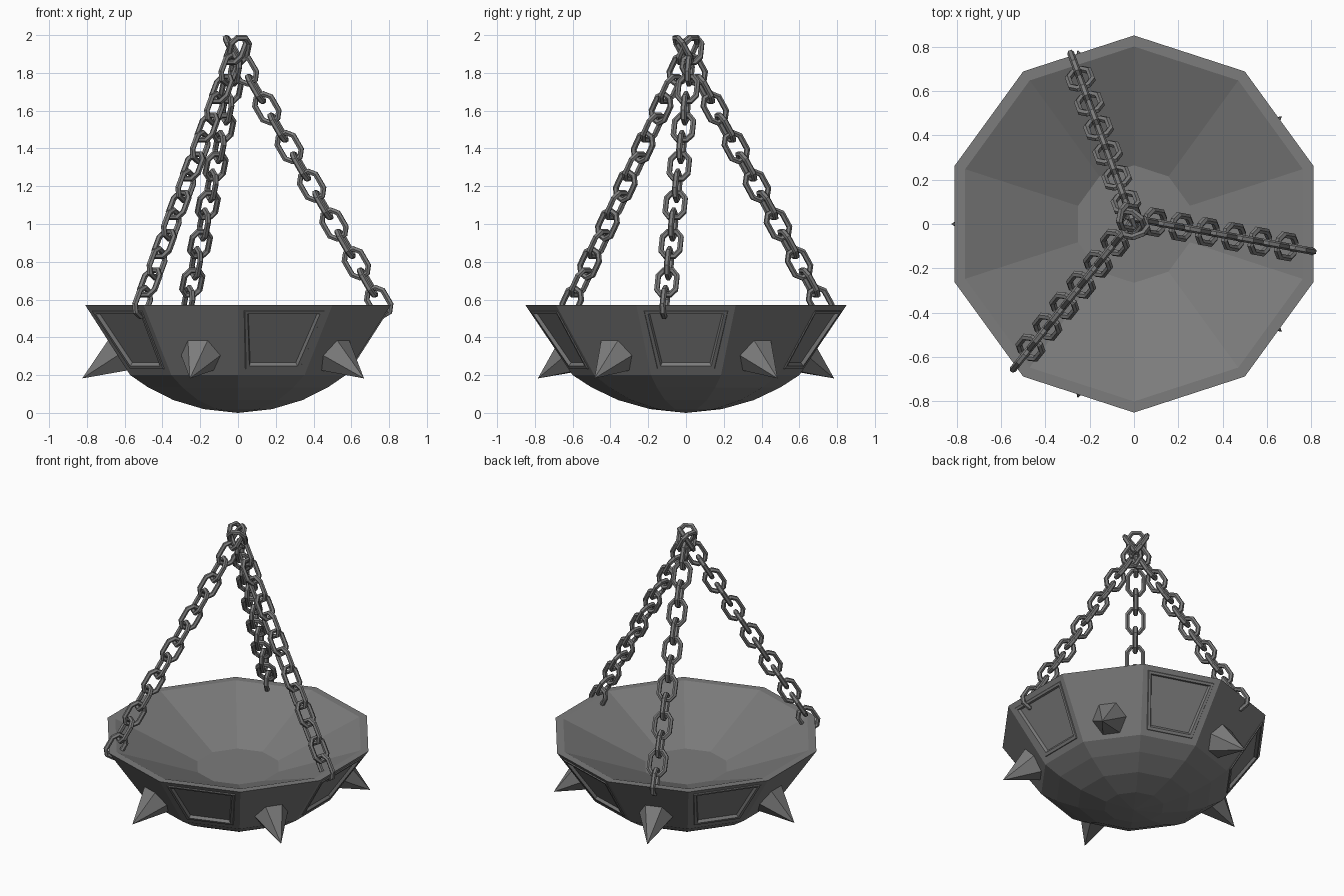
import bpy, bmesh
from math import sin, cos, radians
from mathutils import Vector, Matrix

cube = bpy.data.objects.get("Cube")
if cube:
    bpy.data.objects.remove(cube)

iron = bpy.data.materials.new("dark_iron")
iron.use_nodes = True
IRON = (0.2, 0.2, 0.2, 1)
iron.diffuse_color = IRON
iron.node_tree.nodes["Principled BSDF"].inputs["Base Color"].default_value = IRON

SIDES = 10
STEP = 360 / SIDES


def add_object(name, mesh, matrix=None):
    obj = bpy.data.objects.new(name, mesh)
    bpy.context.scene.collection.objects.link(obj)
    if matrix is not None:
        obj.matrix_world = matrix
    if not mesh.materials:
        mesh.materials.append(iron)
    return obj


def mesh_from(bm, name):
    bmesh.ops.recalc_face_normals(bm, faces=bm.faces)
    mesh = bpy.data.meshes.new(name)
    bm.to_mesh(mesh)
    bm.free()
    return mesh


# Bowl: ten-sided shell, listed from the inner floor over the rim to the underside
profile = [(0.265, 0.35), (0.80, 0.57), (0.85, 0.57), (0.60, 0.20),
           (0.50, 0.135), (0.36, 0.068), (0.19, 0.02)]
bm = bmesh.new()
rings = []
for r, z in profile:
    angles = [radians(STEP * (k - 0.5)) for k in range(SIDES)]
    rings.append([bm.verts.new((r * cos(a), r * sin(a), z)) for a in angles])
wall = []
for i, (upper, lower) in enumerate(zip(rings, rings[1:])):
    for k in range(SIDES):
        n = (k + 1) % SIDES
        face = bm.faces.new((upper[k], lower[k], lower[n], upper[n]))
        if i == 2:
            wall.append(face)
bm.faces.new(rings[0])
tip = bm.verts.new((0, 0, 0))
for k in range(SIDES):
    bm.faces.new((rings[-1][k], tip, rings[-1][(k + 1) % SIDES]))
bmesh.ops.recalc_face_normals(bm, faces=bm.faces)

# Framed, sunken panels on every second wall face
for face in wall[::2]:
    for thickness, depth in ((0.052, 0), (0.004, 0.006), (0.024, 0), (0.012, -0.018)):
        bmesh.ops.inset_region(bm, faces=[face], thickness=thickness, depth=depth)
add_object("bowl", mesh_from(bm, "bowl"))

# Spikes: six-sided cones standing square on the other wall faces
SPIKE = 0.225
bm = bmesh.new()
bmesh.ops.create_cone(bm, cap_ends=True, segments=6, radius1=0.11, radius2=0,
                      depth=SPIKE, matrix=Matrix.Translation((0, 0, SPIKE / 2)))
spike_mesh = mesh_from(bm, "spike")
for k in range(1, SIDES, 2):
    a = radians(STEP * k)
    out = Vector((cos(a), sin(a), 0))
    side = Vector((-sin(a), cos(a), 0))
    normal = (out * 0.84 - Vector((0, 0, 0.545))).normalized()
    frame = Matrix((side, normal.cross(side), normal)).transposed().to_4x4()
    # turn the cone so that two corners point sideways
    reach = max(spike_mesh.vertices, key=lambda v: v.co.xy.length).co
    turn = Matrix.Rotation(-reach.xy.to_3d().angle(Vector((1, 0, 0))), 4, 'Z')
    base = out * 0.636 + Vector((0, 0, 0.305))
    add_object(f"spike_{k // 2 + 1}", spike_mesh, Matrix.Translation(base) @ frame @ turn)

# Chain link: long octagon of six-sided wire
curve = bpy.data.curves.new("link_path", 'CURVE')
curve.dimensions = '3D'
curve.bevel_depth = 0.016
curve.bevel_resolution = 1
outline = [(0.05, 0.042), (0.024, 0.075), (-0.024, 0.075), (-0.05, 0.042)]
outline += [(-x, -z) for x, z in outline]
spline = curve.splines.new('POLY')
spline.points.add(len(outline) - 1)
for point, (x, z) in zip(spline.points, outline):
    point.co = (x, 0, z, 1)
spline.use_cyclic_u = True
spline.use_smooth = False
path = bpy.data.objects.new("link_path", curve)
bpy.context.scene.collection.objects.link(path)
bpy.context.view_layer.update()
link_mesh = bpy.data.meshes.new_from_object(
    path.evaluated_get(bpy.context.evaluated_depsgraph_get()))
link_mesh.name = "chain_link"
link_mesh.materials.clear()
link_mesh.polygons.foreach_set("use_smooth", [False] * len(link_mesh.polygons))
bpy.data.objects.remove(path)

# Three chains, each link turned a quarter from the one before
LINKS = 14
chains = {
    "left_chain": ((0.745, -0.112, 0.587), (-0.025, 0.03, 1.92)),
    "front_chain": ((-0.505, -0.605, 0.587), (-0.01, 0.01, 1.92)),
    "back_chain": ((-0.263, 0.71, 0.587), (0.005, -0.015, 1.92)),
}
for name, (low, high) in chains.items():
    low, high = Vector(low), Vector(high)
    along = (high - low).normalized()
    level = along.cross(Vector((0, 0, 1))).normalized()
    upright = along.cross(level)
    for i in range(LINKS):
        wide = level if i % 2 else upright
        frame = Matrix((wide, along.cross(wide), along)).transposed().to_4x4()
        centre = low.lerp(high, i / (LINKS - 1))
        add_object(f"{name}_link_{i + 1}", link_mesh, Matrix.Translation(centre) @ frame)
